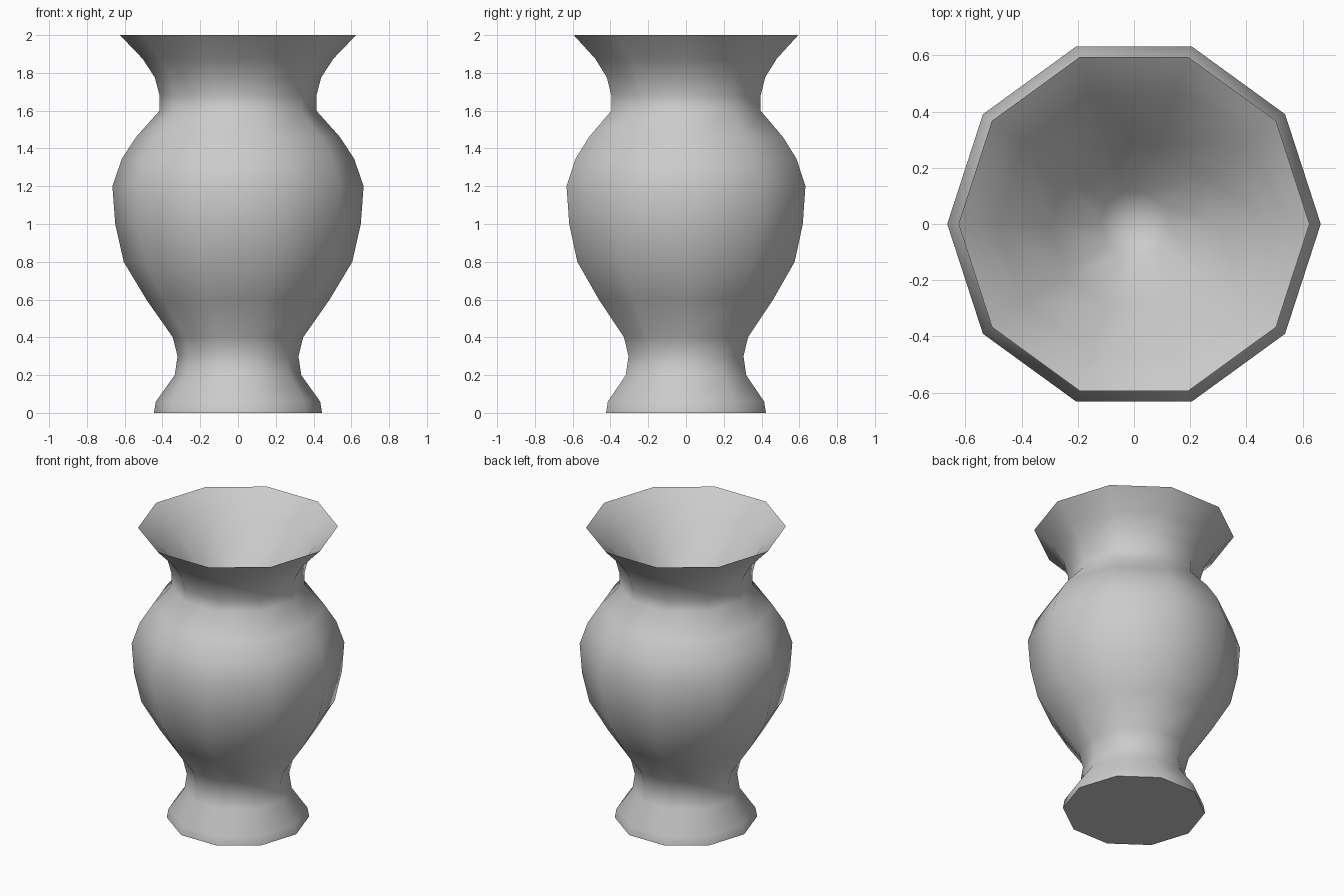
import bpy, bmesh, math

if "Cube" in bpy.data.objects:
    bpy.data.objects.remove(bpy.data.objects["Cube"])

SIDES = 10

# Outer wall from foot to rim, then the inner funnel: (radius, height)
outer = [(0.445, 0), (0.435, 0.06), (0.335, 0.2), (0.32, 0.3), (0.345, 0.4),
         (0.485, 0.6), (0.605, 0.8), (0.65, 1.0), (0.665, 1.2), (0.615, 1.345),
         (0.54, 1.46), (0.415, 1.6), (0.415, 1.68), (0.44, 1.775),
         (0.505, 1.875), (0.625, 2.0)]
inner = [(0.57, 1.955), (0.485, 1.87), (0.3, 1.65), (0.12, 1.42)]
WELL_BOTTOM = 1.36


def ring(bm, r, z):
    return [bm.verts.new((r * math.cos(2 * math.pi * i / SIDES),
                          r * math.sin(2 * math.pi * i / SIDES), z))
            for i in range(SIDES)]


bm = bmesh.new()
rings = [ring(bm, r, z) for r, z in outer + inner]

# Walls
for a, b in zip(rings, rings[1:]):
    for i in range(SIDES):
        j = (i + 1) % SIDES
        bm.faces.new((a[i], a[j], b[j], b[i]))

# Flat foot and pointed funnel bottom
bm.faces.new(rings[0][::-1])
tip = bm.verts.new((0, 0, WELL_BOTTOM))
for i in range(SIDES):
    bm.faces.new((rings[-1][i], rings[-1][(i + 1) % SIDES], tip))
bmesh.ops.recalc_face_normals(bm, faces=bm.faces[:])

mesh = bpy.data.meshes.new("vase")
bm.to_mesh(mesh)
bm.free()
vase = bpy.data.objects.new("vase", mesh)
bpy.context.collection.objects.link(vase)

# Smooth walls, crisp rim and foot edge
bpy.context.view_layer.objects.active = vase
vase.select_set(True)
bpy.ops.object.shade_smooth_by_angle(angle=math.radians(60))
